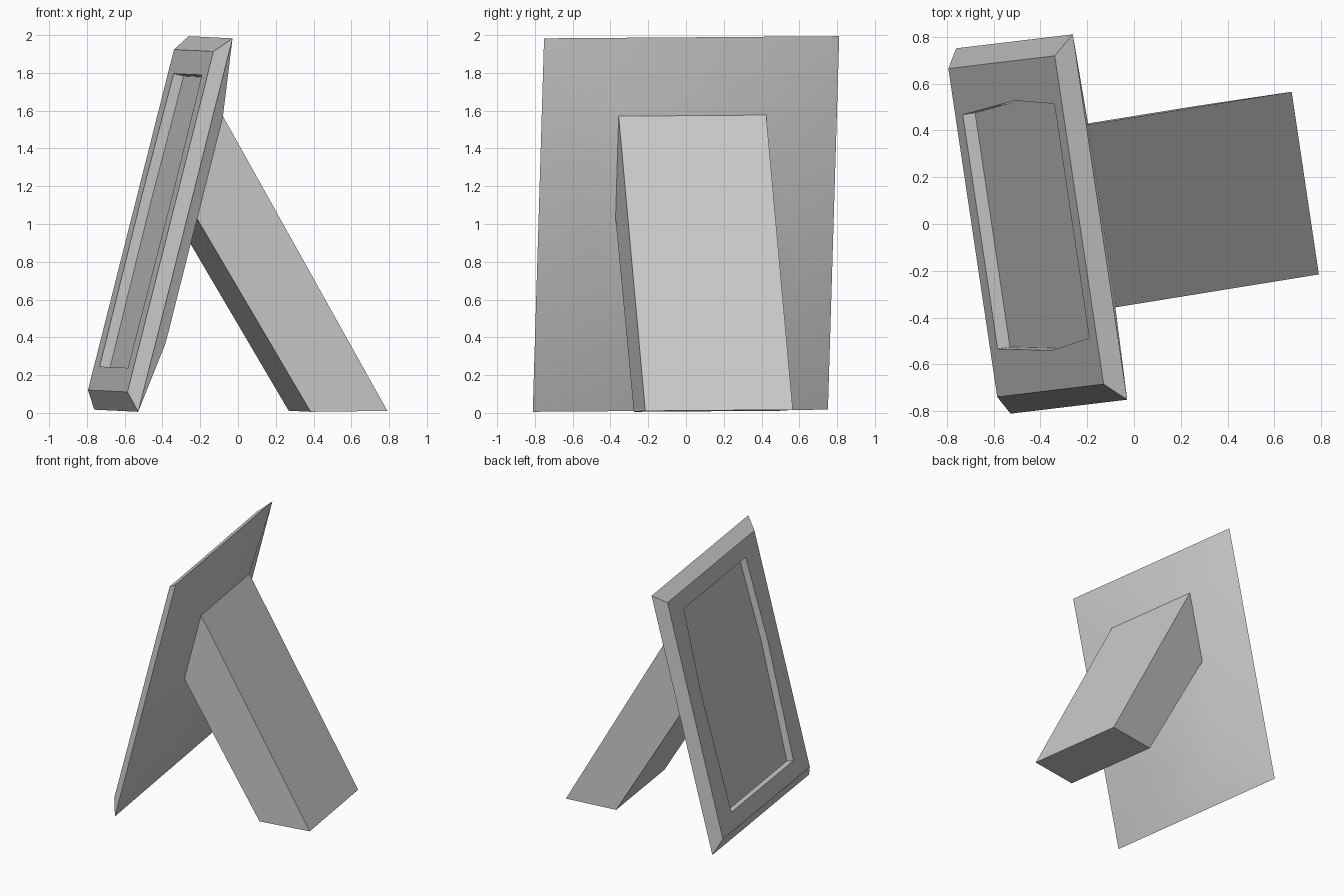
import bpy
import bmesh
from mathutils import Vector

if "Cube" in bpy.data.objects:
    bpy.data.objects.remove(bpy.data.objects["Cube"])

# Tilted axes of the frame: U across, V up the slope, N out of the back
CENTRE = Vector((-0.395, 0, 1.0))
V = Vector((0.5, 0.06, 1.98)).normalized()
U = Vector((0.23, -1.56, -0.02))
U = (U - U.dot(V) * V).normalized()
N = V.cross(U)


def at(u, v, n):
    return CENTRE + u * U + v * V + n * N


def finish(bm, name):
    bmesh.ops.recalc_face_normals(bm, faces=bm.faces)
    mesh = bpy.data.meshes.new(name)
    bm.to_mesh(mesh)
    bm.free()
    obj = bpy.data.objects.new(name, mesh)
    bpy.context.collection.objects.link(obj)
    return obj


def rect(bm, w, h, n):
    return [bm.verts.new(at(u, v, n)) for u, v in ((-w, -h), (w, -h), (w, h), (-w, h))]


def bridge(bm, a, b):
    k = len(a)
    for i in range(k):
        j = (i + 1) % k
        bm.faces.new((a[i], a[j], b[j], b[i]))


# Picture frame: bevelled rim, shallow raised back, recessed picture
bm = bmesh.new()
plateau = rect(bm, 0.395, 0.62, 0.11)
back = rect(bm, 0.79, 1.02, 0)
front = rect(bm, 0.71, 0.93, -0.07)
bm.faces.new(plateau)
bridge(bm, plateau, back)
bridge(bm, back, front)

# Six-sided opening, its sides slightly bowed
opening = [(-0.506, -0.8), (0.506, -0.8), (0.54, 0.13),
           (0.506, 0.8), (-0.506, 0.8), (-0.54, 0.13)]
rim = [bm.verts.new(at(u, v, -0.07)) for u, v in opening]
floor = [bm.verts.new(at(u, v, -0.015)) for u, v in opening]
bm.faces.new((front[0], front[1], rim[1], rim[0]))
bm.faces.new((front[1], front[2], rim[3], rim[2], rim[1]))
bm.faces.new((front[2], front[3], rim[4], rim[3]))
bm.faces.new((front[3], front[0], rim[0], rim[5], rim[4]))
bridge(bm, rim, floor)
bm.faces.new(floor)
frame = finish(bm, "picture_frame")

# The raised back is smoothly shaded, other edges stay sharp
bpy.context.view_layer.objects.active = frame
frame.select_set(True)
bpy.ops.object.shade_smooth_by_angle(angle=0.5236)

# Support leg: side profile (v, n) extruded across, root sunk into the back
profile = [(0.12, 0.06), (0.06, 0.11), (-0.781, 0.952),
           (-0.675, 1.349), (0.62, 0.11), (0.56, 0.06)]
bm = bmesh.new()
sides = [[bm.verts.new(at(u, v, n)) for v, n in profile] for u in (-0.395, 0.395)]
for side in sides:
    bm.faces.new(side)
bridge(bm, *sides)
finish(bm, "support_leg")
